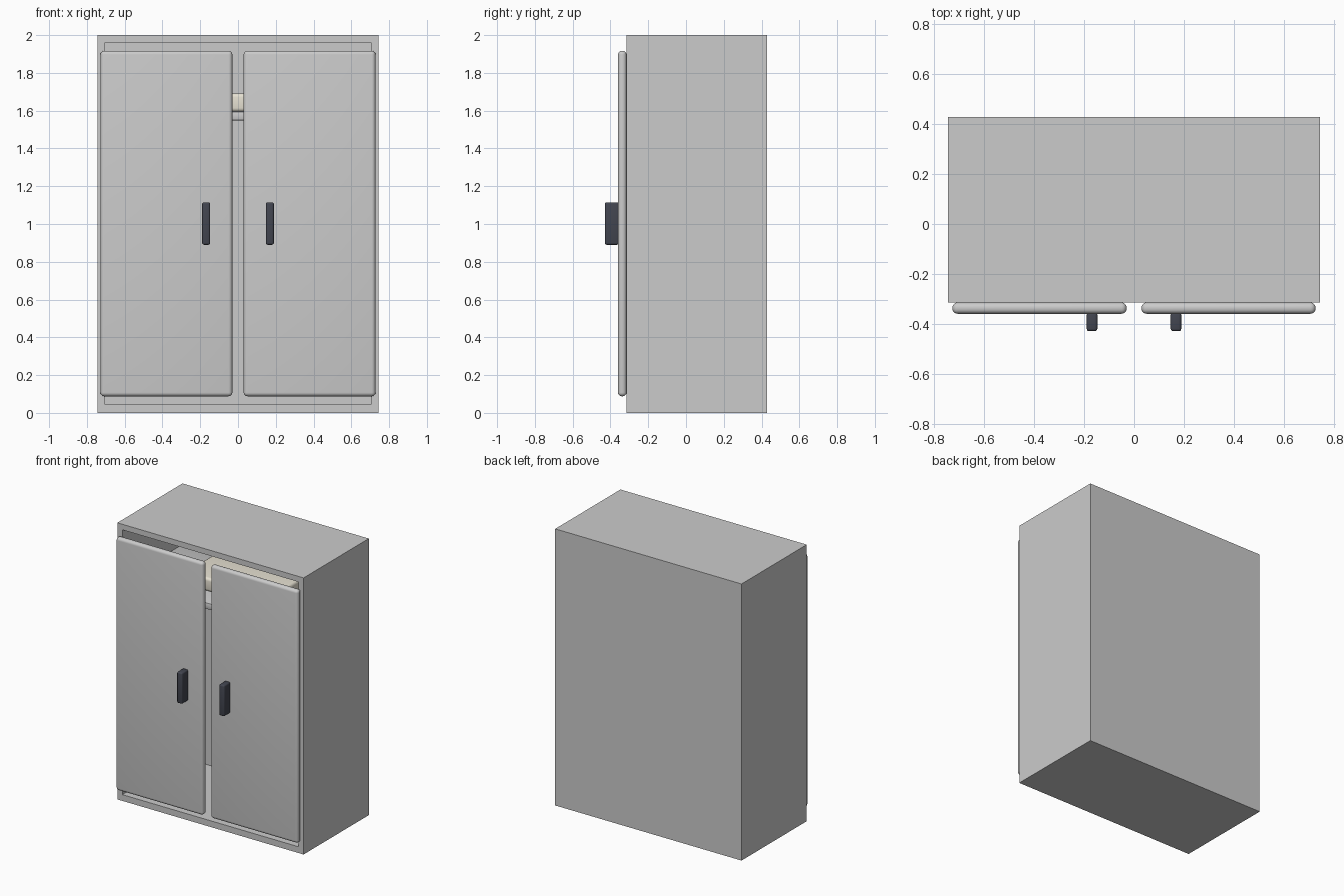
import bpy, bmesh
from mathutils import Vector

if "Cube" in bpy.data.objects:
    bpy.data.objects.remove(bpy.data.objects["Cube"])


def material(name, color):
    m = bpy.data.materials.new(name)
    m.diffuse_color = color
    m.use_nodes = True
    m.node_tree.nodes["Principled BSDF"].inputs["Base Color"].default_value = m.diffuse_color
    return m


def box(name, lo, hi, bevel=0, segments=4, mat=None):
    """Axis-aligned box between two corners, optionally with rounded edges."""
    lo, hi = Vector(lo), Vector(hi)
    bm = bmesh.new()
    bmesh.ops.create_cube(bm, size=1)
    for v in bm.verts:
        v.co = Vector(((lo[i] + hi[i]) / 2 + v.co[i] * (hi[i] - lo[i]) for i in range(3)))
    if bevel:
        bmesh.ops.bevel(bm, geom=bm.edges[:], offset=bevel, segments=segments,
                        profile=0.5, affect='EDGES')
    me = bpy.data.meshes.new(name)
    bm.to_mesh(me)
    bm.free()
    ob = bpy.data.objects.new(name, me)
    bpy.context.collection.objects.link(ob)
    if mat:
        me.materials.append(mat)
    if bevel:
        bpy.context.view_layer.objects.active = ob
        ob.select_set(True)
        bpy.ops.object.shade_smooth_by_angle()
        ob.select_set(False)
    return ob


dark = material("dark_handle", (0.055, 0.06, 0.08, 1))
cream = material("cream_fabric", (0.8, 0.76, 0.65, 1))

W, F, B, H = 0.745, -0.315, 0.43, 2.0   # half width, front, back, height
IW, Z0, Z1, IB = 0.705, 0.045, 1.96, 0.385  # cavity

# Carcass: a solid block whose front face is inset and pushed inwards
body = box("cabinet_body", (-W, F, 0), (W, B, H))
bm = bmesh.new()
bm.from_mesh(body.data)
front = min(bm.faces, key=lambda f: f.calc_center_median().y)
bmesh.ops.inset_individual(bm, faces=[front], thickness=0.04)
for v in front.verts:
    v.co.x = IW if v.co.x > 0 else -IW
    v.co.z = Z1 if v.co.z > 1 else Z0
ext = bmesh.ops.extrude_discrete_faces(bm, faces=[front])
for v in ext["faces"][0].verts:
    v.co.y = IB
bmesh.ops.recalc_face_normals(bm, faces=bm.faces[:])
bm.to_mesh(body.data)
bm.free()

# Shelf with a folded blanket on top
box("shelf", (-IW, -0.285, 1.549), (IW, IB, 1.595), 0.006, 2)
box("folded_blanket", (-0.33, -0.14, 1.594), (0.36, 0.30, 1.692), 0.02, 4, cream)

# Doors and handles on both sides
for side, s in (("left", -1), ("right", 1)):
    a, b = sorted((s * 0.03, s * 0.728))
    box(side + "_door", (a, -0.36, 0.088), (b, F, 1.917), 0.02, 5)
    a, b = sorted((s * 0.147, s * 0.19))
    box(side + "_handle", (a, -0.43, 0.89), (b, -0.355, 1.115), 0.01, 3, dark)
